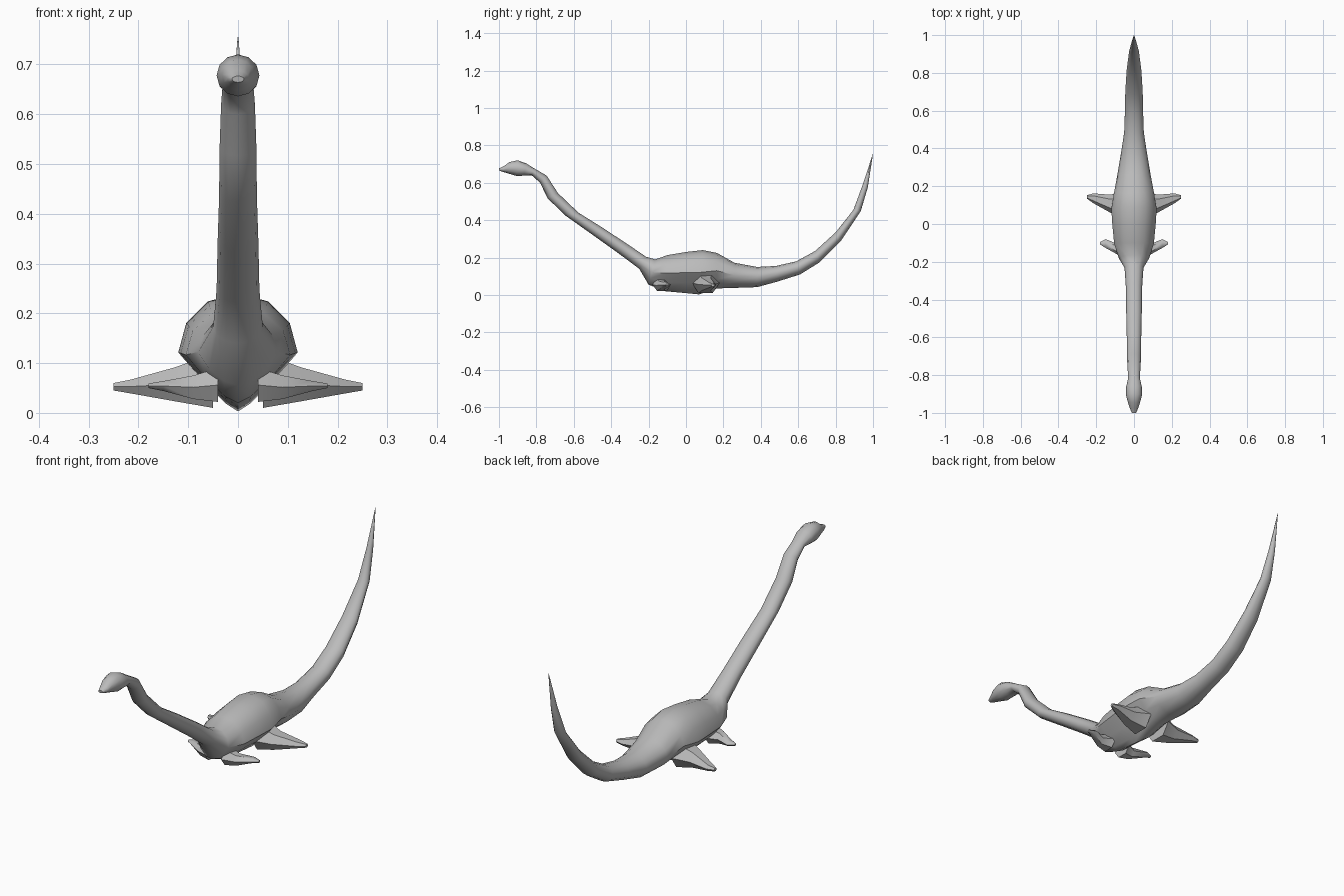
import bpy, bmesh, math
from mathutils import Vector

if "Cube" in bpy.data.objects:
    bpy.data.objects.remove(bpy.data.objects["Cube"])

skin = bpy.data.materials.new("grey_skin")
skin.diffuse_color = (0.5, 0.5, 0.5, 1)
skin.use_nodes = True
skin.node_tree.nodes["Principled BSDF"].inputs["Base Color"].default_value = skin.diffuse_color


def loft(name, rings, angle=50):
    """Skin closed rings of equal length and cap both ends."""
    bm = bmesh.new()
    loops = [[bm.verts.new(p) for p in ring] for ring in rings]
    n = len(loops[0])
    for a, b in zip(loops, loops[1:]):
        for i in range(n):
            j = (i + 1) % n
            bm.faces.new((a[i], a[j], b[j], b[i]))
    bm.faces.new(loops[0])
    bm.faces.new(loops[-1])
    bmesh.ops.recalc_face_normals(bm, faces=bm.faces)
    mesh = bpy.data.meshes.new(name)
    bm.to_mesh(mesh)
    bm.free()
    ob = bpy.data.objects.new(name, mesh)
    bpy.context.collection.objects.link(ob)
    mesh.materials.append(skin)
    bpy.ops.object.select_all(action='DESELECT')
    ob.select_set(True)
    bpy.context.view_layer.objects.active = ob
    bpy.ops.object.shade_smooth_by_angle(angle=math.radians(angle))
    return ob


def section(ty, tz, by, bz, hw, keel=0.0, sides=12):
    """Ring through a back point and a belly point; keel flattens the belly to a V."""
    top, bot = Vector((0, ty, tz)), Vector((0, by, bz))
    mid, half = (top + bot) / 2, (top - bot) / 2
    ring = []
    for i in range(sides):
        a = 2 * math.pi * i / sides
        c, s = math.cos(a), math.sin(a)
        if s < 0:
            v = math.copysign(1 + s, c) if abs(c) > 1e-6 else 0
            c = c * (1 - keel) + v * keel
        ring.append(mid + half * s + Vector((hw * c, 0, 0)))
    return ring


# back y, back z, belly y, belly z, half width
head_and_neck = [
    (-1.0, .677, -.998, .664, .012), (-.975, .688, -.975, .657, .022),
    (-.945, .71, -.945, .648, .032), (-.9, .72, -.905, .636, .043),
    (-.855, .704, -.865, .638, .041), (-.81, .676, -.825, .64, .031),
    (-.745, .638, -.78, .60, .034), (-.685, .545, -.74, .517, .037),
    (-.575, .44, -.645, .425, .038), (-.45, .362, -.50, .322, .041),
    (-.31, .27, -.36, .222, .043), (-.215, .205, -.25, .14, .05),
]
trunk = [
    (-.165, .19, -.2, .055, .08), (-.1, .213, -.11, .02, .105),
    (0, .23, 0, .01, .115), (.09, .24, .07, .003, .12),
    (.165, .225, .165, .035, .106), (.26, .172, .26, .038, .088),
]
tail = [
    (.38, .15, .38, .042, .068), (.48, .155, .49, .072, .052),
    (.59, .18, .61, .11, .048), (.69, .235, .715, .175, .046),
    (.80, .335, .825, .285, .039), (.895, .455, .935, .45, .026),
    (.945, .59, .972, .575, .014), (.998, .752, 1.0, .755, .001),
]
rings = [section(*r) for r in head_and_neck]
rings += [section(*r, keel=k) for r, k in zip(trunk, (.4, .7, .8, .8, .5, .2))]
rings += [section(*r) for r in tail]
loft("body", rings)


def fin(name, stations):
    """Pair of flippers; station: x, front y, rear y, bottom z, top z."""
    for side, tag in ((1, "left"), (-1, "right")):
        out = []
        for x, y0, y1, z0, z1 in stations:
            zm, dy = (z0 + z1) / 2, (y1 - y0) * .25
            out.append([Vector((side * x, y, z)) for y, z in (
                (y0, zm), (y0 + dy, z1), (y1 - dy, z1),
                (y1, zm), (y1 - dy, z0), (y0 + dy, z0))])
        loft(name + "_" + tag, out)


fin("rear_flipper", [(.05, .03, .18, .01, .12), (.125, .06, .155, .023, .092),
                     (.215, .11, .162, .039, .067), (.25, .135, .152, .045, .06)])
fin("front_flipper", [(.04, -.18, -.08, .022, .09), (.09, -.16, -.105, .028, .075),
                      (.15, -.127, -.08, .044, .064), (.18, -.108, -.095, .05, .059)])
